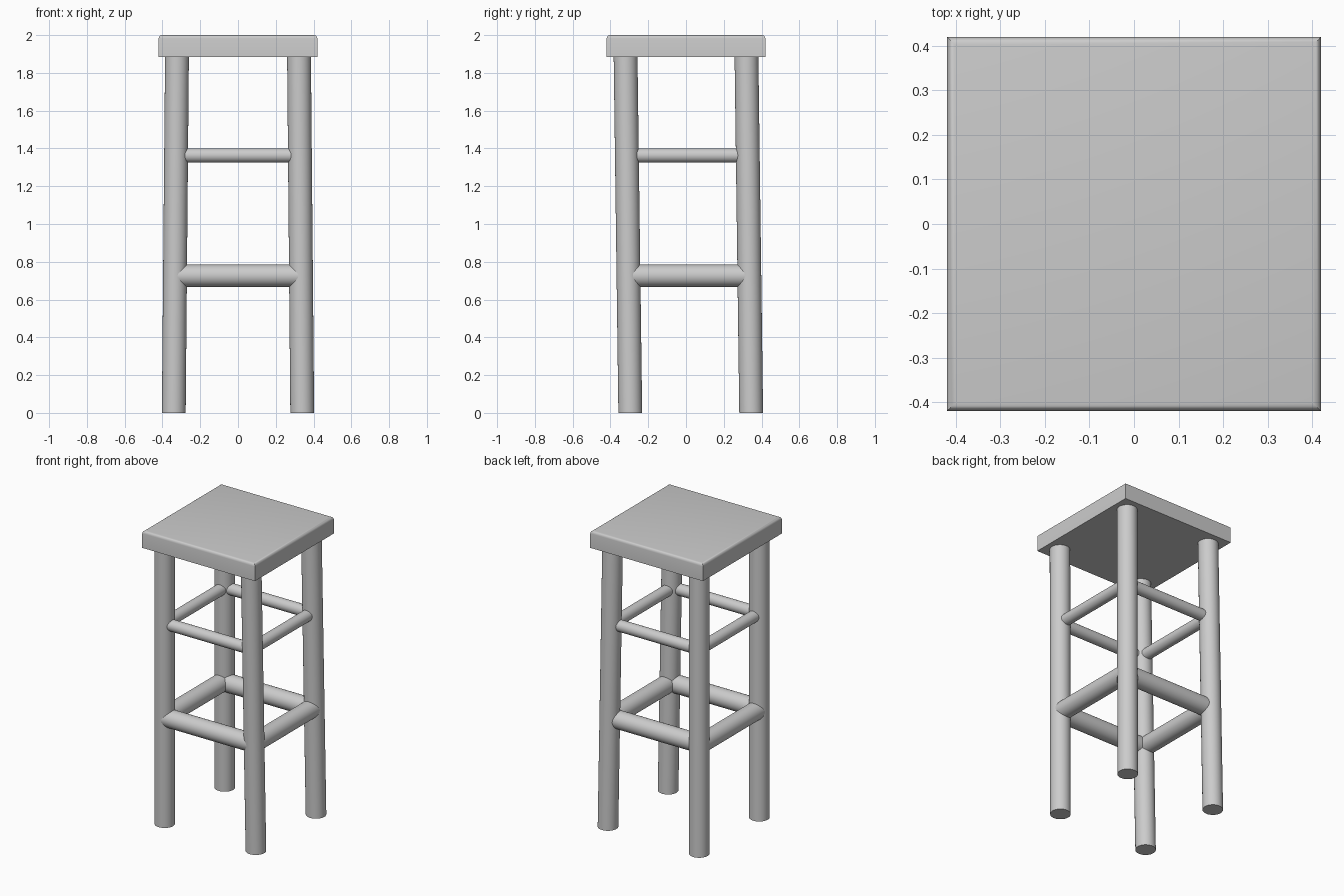
import bpy, bmesh, math
from mathutils import Vector

cube = bpy.data.objects.get("Cube")
if cube:
    bpy.data.objects.remove(cube, do_unlink=True)

grey = bpy.data.materials.new("plain_grey")
grey.use_nodes = True
grey.diffuse_color = (0.6, 0.6, 0.6, 1)
grey.node_tree.nodes["Principled BSDF"].inputs["Base Color"].default_value = (0.6, 0.6, 0.6, 1)

SEAT_HALF, SEAT_BASE, SEAT_TOP = 0.42, 1.885, 2.0
LEG_RADIUS = 0.063


def finish(name, bm):
    mesh = bpy.data.meshes.new(name)
    bm.to_mesh(mesh)
    bm.free()
    mesh.materials.append(grey)
    obj = bpy.data.objects.new(name, mesh)
    bpy.context.collection.objects.link(obj)
    bpy.ops.object.select_all(action="DESELECT")
    obj.select_set(True)
    bpy.context.view_layer.objects.active = obj
    bpy.ops.object.shade_smooth_by_angle(angle=math.radians(40))
    return obj


def rod(name, start, end, radius, level_ends=False):
    """Round rod between two points; level_ends shears an upright rod so its ends stay flat."""
    start, end = Vector(start), Vector(end)
    axis = end - start
    bm = bmesh.new()
    height = axis.z if level_ends else axis.length
    bmesh.ops.create_cone(bm, cap_ends=True, segments=32, radius1=radius,
                          radius2=radius, depth=height)
    turn = axis.to_track_quat("Z", "Y")
    for v in bm.verts:
        if level_ends:
            t = v.co.z / height + 0.5
            v.co = start + axis * t + Vector((v.co.x, v.co.y, 0))
        else:
            v.co = (start + end) / 2 + turn @ v.co
    return finish(name, bm)


# Square seat with a softened top rim
bm = bmesh.new()
bmesh.ops.create_cube(bm, size=1)
for v in bm.verts:
    v.co = (v.co.x * 2 * SEAT_HALF, v.co.y * 2 * SEAT_HALF,
            SEAT_TOP if v.co.z > 0 else SEAT_BASE)
rim = [e for e in bm.edges if all(v.co.z > SEAT_BASE + 0.01 for v in e.verts)]
bmesh.ops.bevel(bm, geom=rim, offset=0.018, segments=4, profile=0.5, affect="EDGES")
finish("seat", bm)

# Four legs, splayed sideways and leaning slightly
for sy, depth in ((-1, "front"), (1, "back")):
    for sx, side in ((1, "left"), (-1, "right")):
        rod(f"{depth}_{side}_leg", (sx * 0.34, sy * 0.32 + 0.025, 0),
            (sx * 0.323, sy * 0.32, SEAT_BASE + 0.01), LEG_RADIUS, True)

# Thin upper and thick lower rungs on all four sides
for level, z, radius, x, y_front, y_back in (
        ("upper", 1.363, 0.038, 0.324, -0.317, 0.32),
        ("lower", 0.726, 0.059, 0.333, -0.307, 0.318)):
    for y, depth in ((y_front, "front"), (y_back, "back")):
        rod(f"{level}_{depth}_rung", (-0.32, y, z), (0.32, y, z), radius)
    for sx, side in ((1, "left"), (-1, "right")):
        rod(f"{level}_{side}_rung", (sx * x, -0.31, z), (sx * x, 0.325, z), radius)
